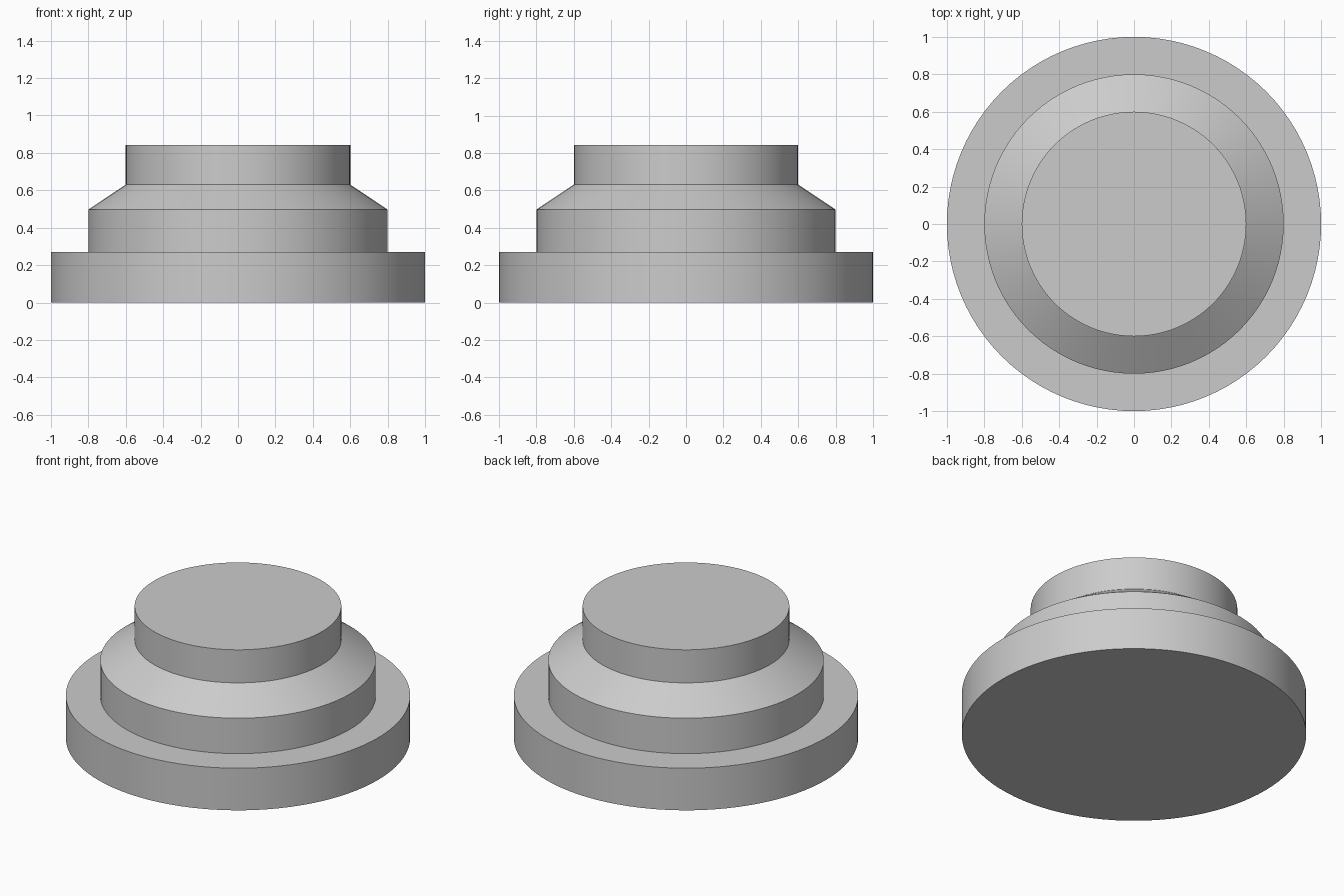
import bpy
import bmesh
from math import cos, sin, tau, radians

cube = bpy.data.objects.get("Cube")
if cube:
    bpy.data.objects.remove(cube, do_unlink=True)

SIDES = 96

# Single plain grey material
grey = bpy.data.materials.new("plain_grey")
grey.use_nodes = True
grey.diffuse_color = (0.6, 0.6, 0.6, 1)
grey.node_tree.nodes["Principled BSDF"].inputs["Base Color"].default_value = grey.diffuse_color


def turned_solid(name, profile):
    """Revolve (radius, height) points about z and cap both ends."""
    bm = bmesh.new()
    rings = [[bm.verts.new((r * cos(tau * i / SIDES), r * sin(tau * i / SIDES), z))
              for i in range(SIDES)] for r, z in profile]
    for low, high in zip(rings, rings[1:]):
        for i in range(SIDES):
            j = (i + 1) % SIDES
            bm.faces.new((low[i], low[j], high[j], high[i]))
    bm.faces.new(rings[0][::-1])
    bm.faces.new(rings[-1])
    mesh = bpy.data.meshes.new(name)
    bm.to_mesh(mesh)
    bm.free()
    mesh.materials.append(grey)
    obj = bpy.data.objects.new(name, mesh)
    bpy.context.collection.objects.link(obj)
    bpy.ops.object.select_all(action="DESELECT")
    obj.select_set(True)
    bpy.context.view_layer.objects.active = obj
    bpy.ops.object.shade_smooth_by_angle(angle=radians(30))
    return obj


# Wide base flange, stepped body, sloping shoulder and flat-topped neck
turned_solid("stepped_round_base", [
    (1.0, 0.0), (1.0, 0.27),
    (0.8, 0.27), (0.8, 0.497),
    (0.6, 0.63), (0.6, 0.842),
])
